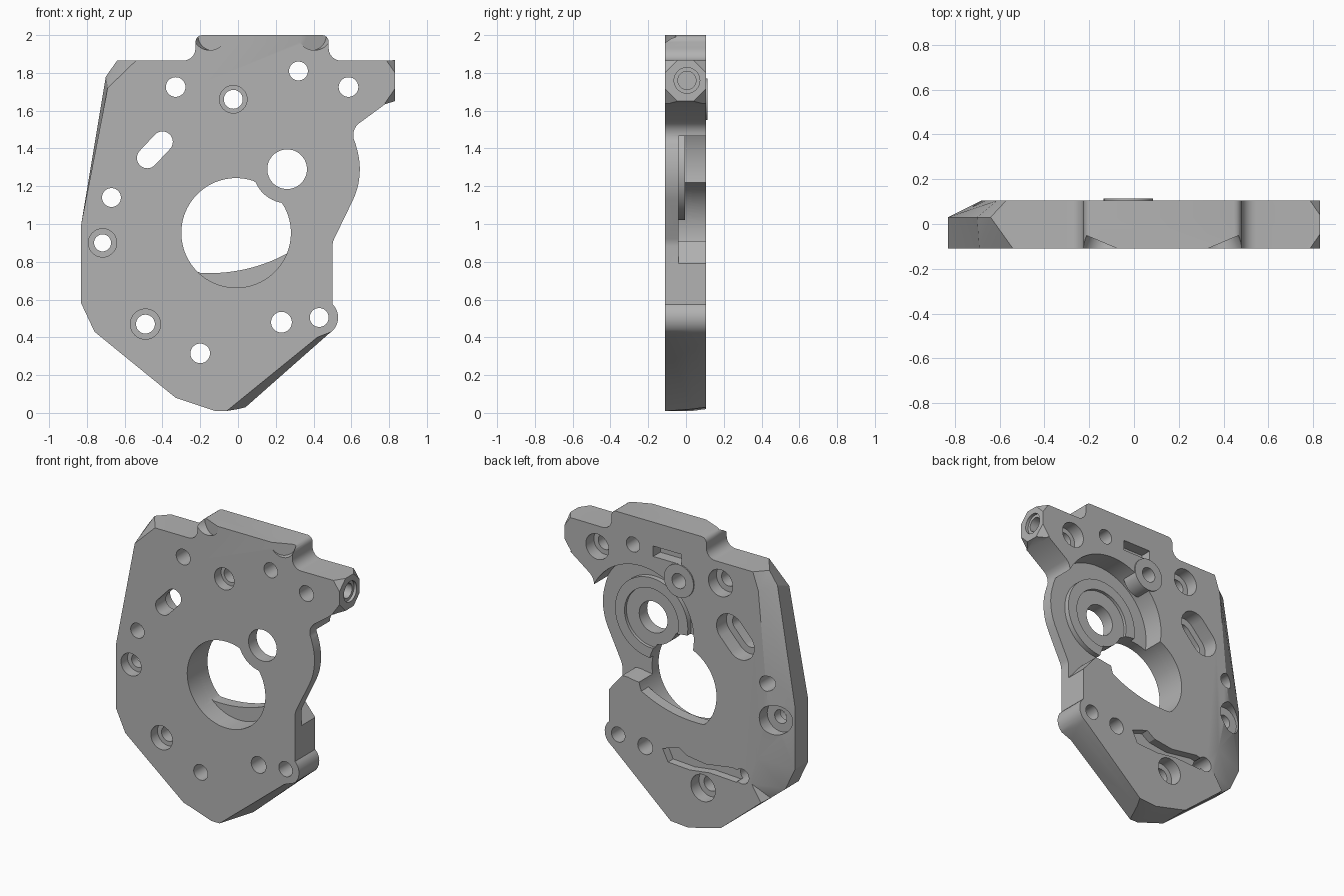
import bpy, bmesh
from math import cos, sin, pi, sqrt, hypot
from mathutils import Matrix, Vector

cube = bpy.data.objects.get("Cube")
if cube:
    bpy.data.objects.remove(cube, do_unlink=True)

FRONT, MIDDLE, BACK = -0.11, 0.03, 0.105
OUT = 0.3  # overshoot for through cuts

grey = bpy.data.materials.new("cast_grey")
grey.use_nodes = True
grey.diffuse_color = (0.45, 0.45, 0.45, 1)
grey.node_tree.nodes["Principled BSDF"].inputs["Base Color"].default_value = grey.diffuse_color


def make_object(name, bm):
    bmesh.ops.recalc_face_normals(bm, faces=bm.faces)
    mesh = bpy.data.meshes.new(name)
    bm.to_mesh(mesh)
    bm.free()
    mesh.materials.append(grey)
    obj = bpy.data.objects.new(name, mesh)
    bpy.context.collection.objects.link(obj)
    return obj


def loft(name, rings, matrix=None):
    """Skin matching xz outlines, each given with its y depth."""
    bm = bmesh.new()
    loops = [[bm.verts.new((x, y, z)) for x, z in pts] for pts, y in rings]
    count = len(loops[0])
    sides = []
    for low, high in zip(loops, loops[1:]):
        for i in range(count):
            j = (i + 1) % count
            sides.append(bm.faces.new((low[i], low[j], high[j], high[i])))
    bm.faces.new(loops[0])
    bm.faces.new(loops[-1])
    if len(rings) > 2:
        bmesh.ops.triangulate(bm, faces=sides)
    if matrix:
        bm.transform(matrix)
    return make_object(name, bm)


def circle(x, z, r, n=40):
    return [(x + r * cos(2 * pi * i / n), z + r * sin(2 * pi * i / n)) for i in range(n)]


def capsule(a, b, r, n=16):
    """Slot outline running from a to b."""
    a, b = Vector(a), Vector(b)
    d = (b - a).normalized()
    side = Vector((-d.y, d.x))
    pts = []
    for centre, sign in ((b, 1), (a, -1)):
        for i in range(n + 1):
            t = pi * i / n
            pts.append(tuple(centre + sign * r * (d * sin(t) - side * cos(t))))
    return pts


def combine(tool, operation="DIFFERENCE"):
    mod = plate.modifiers.new(tool.name, "BOOLEAN")
    mod.operation, mod.solver, mod.object = operation, "EXACT", tool
    bpy.ops.object.modifier_apply(modifier=mod.name)
    bpy.data.objects.remove(tool, do_unlink=True)


def cut(pts, y0=-OUT, y1=OUT, matrix=None):
    combine(loft("cutter", [(pts, y0), (pts, y1)], matrix))


def add(pts, y0, y1):
    combine(loft("boss", [(pts, y0), (pts, y1)]), "UNION")


# Plate outline: top and right edge are shared, left and bottom vary with depth
def arc(x, z, r, start, end, n):
    angles = [(start + (end - start) * i / n) * pi / 180 for i in range(n + 1)]
    return [(x + r * cos(a), z + r * sin(a)) for a in angles]


right = arc(-0.29, 1.93, 0.065, -90, 0, 6)
right += arc(-0.19, 1.965, 0.035, 180, 90, 4)
right += arc(0.445, 1.965, 0.035, 90, 0, 4)
right += arc(0.545, 1.93, 0.065, 180, 270, 6)
right += [(0.83, 1.867), (0.83, 1.65), (0.78, 1.635)]
right += arc(0.69, 1.47, 0.08, 130, 210, 6)
right += arc(0.26, 1.29, 0.385, 18, -25, 10)
right += arc(0.6, 0.88, 0.1, 155, 180, 3)
right += [(0.5, 0.575)]
right += arc(0.43, 0.505, 0.1, 35, -60, 9)

front_left = [(-0.06, 0.01), (-0.12, 0.01), (-0.33, 0.08), (-0.65, 0.34), (-0.76, 0.43),
              (-0.83, 0.58), (-0.83, 1), (-0.69, 1.72), (-0.54, 1.865)]
mid_left = [(0, 0.02), (-0.1, 0.01), (-0.33, 0.08), (-0.65, 0.34), (-0.76, 0.43),
            (-0.83, 0.58), (-0.83, 1), (-0.7, 1.78), (-0.64, 1.865)]
back_left = [(0.04, 0.03), (-0.09, 0.02), (-0.33, 0.08), (-0.63, 0.33), (-0.56, 0.44),
             (-0.6, 0.62), (-0.68, 1), (-0.61, 1.75), (-0.57, 1.865)]
front_right = right[:-1] + [(0.42, 0.4)]
plate = loft("mounting_plate", [(front_right + front_left, FRONT),
                                (right + mid_left, MIDDLE), (right + back_left, BACK)])
bpy.context.view_layer.objects.active = plate
plate.select_set(True)

# Round bearing recess in the back, open towards the side
gear = (0.26, 1.29)
cut(circle(*gear, 0.392, 64), -0.04, OUT)
cut([(0.8, 1.2), (0.8, 0.79), (0.5, 0.79), (0.4, 0.91), (0.2, 0.91), (0.2, 1.2)], -0.04, OUT)
add(circle(*gear, 0.27, 64), -0.06, -0.005)
cut(circle(*gear, 0.2, 48), -0.025, OUT)
cut(circle(*gear, 0.105, 48))

# Large opening that steps around the bearing seat, with a ledge across its back
opening = []
for x, z in circle(-0.01, 0.953, 0.29, 96):
    d = hypot(x - gear[0], z - gear[1])
    if d < 0.18:
        x, z = (g + (p - g) * 0.18 / d for p, g in zip((x, z), gear))
    opening.append((x, z))
ledge = [(x, max(z, 1.6 - sqrt(0.86 ** 2 - (x + 0.15) ** 2))) for x, z in opening]
cut(opening, -OUT, MIDDLE)
cut(ledge, 0, OUT)

# Raised ring around the upper bolt
bolt = (-0.025, 1.66)
add(circle(*bolt, 0.11), 0, 0.113)

# Holes: x, z, radius, front counterbore, back counterbore
holes = [(-0.33, 1.725, 0.052, 0, 0.09), (0.32, 1.81, 0.05, 0, 0), (0.585, 1.725, 0.052, 0, 0.085),
         (*bolt, 0.05, 0.073, 0), (-0.67, 1.14, 0.05, 0, 0), (-0.717, 0.9, 0.045, 0.075, 0.1),
         (-0.49, 0.47, 0.05, 0.08, 0), (-0.2, 0.315, 0.052, 0, 0.09),
         (0.23, 0.48, 0.055, 0, 0), (0.43, 0.505, 0.05, 0, 0)]
for x, z, r, front, back in holes:
    cut(circle(x, z, r))
    if front:
        cut(circle(x, z, front), -OUT, -0.04)
    if back:
        cut(circle(x, z, back), 0.02, OUT)

# Slanted slot with a wider pocket behind
slot = (-0.48, 1.35), (-0.4, 1.435)
cut(capsule(*slot, 0.055))
cut(capsule(*slot, 0.1), 0.0, OUT)

# Shallow pockets in the back
cut([(-0.04, 1.77), (0.17, 1.77), (0.17, 1.84), (-0.04, 1.84)], 0.03, OUT)
cut([(0.1, 0.5), (0.06, 0.42), (-0.1, 0.41), (-0.25, 0.43), (-0.45, 0.42), (-0.5, 0.49),
     (-0.42, 0.51), (-0.22, 0.48), (-0.08, 0.5), (-0.02, 0.54)], 0.05, OUT)

# Tilted scallops at both ends of the top tab
for x, lean in ((-0.15, -1), (0.405, 1)):
    turn = Matrix.Translation((x, FRONT, 2)) @ Matrix.Rotation(lean * 0.4, 4, "Z")
    cut(circle(0, 0, 0.08), -OUT, 0.03, turn)

# Arm tip: clipped corners and a stepped bolt hole from the side
size = Vector((0.045, 0.065, 0.065))
for y, sy in ((FRONT, 1), (BACK, -1)):
    for z, sz in ((1.867, -1), (1.65, 1)):
        inward = Vector((-size.x, sy * size.y, sz * size.z))
        origin = Vector((0.83, y, z)) - inward * 0.2
        bm = bmesh.new()
        bm.verts.new(origin)
        for axis in range(3):
            corner = origin.copy()
            corner[axis] += inward[axis] * 1.6
            bm.verts.new(corner)
        bmesh.ops.convex_hull(bm, input=bm.verts)
        combine(make_object("corner_cutter", bm))
sideways = Matrix.Translation((0.83, 0.005, 1.76)) @ Matrix.Rotation(pi / 2, 4, "Z")
cut(circle(0, 0, 0.068), -OUT, 0.02, sideways)
cut(circle(0, 0, 0.048), -OUT, 0.13, sideways)

bpy.ops.object.shade_smooth_by_angle(angle=0.4)
